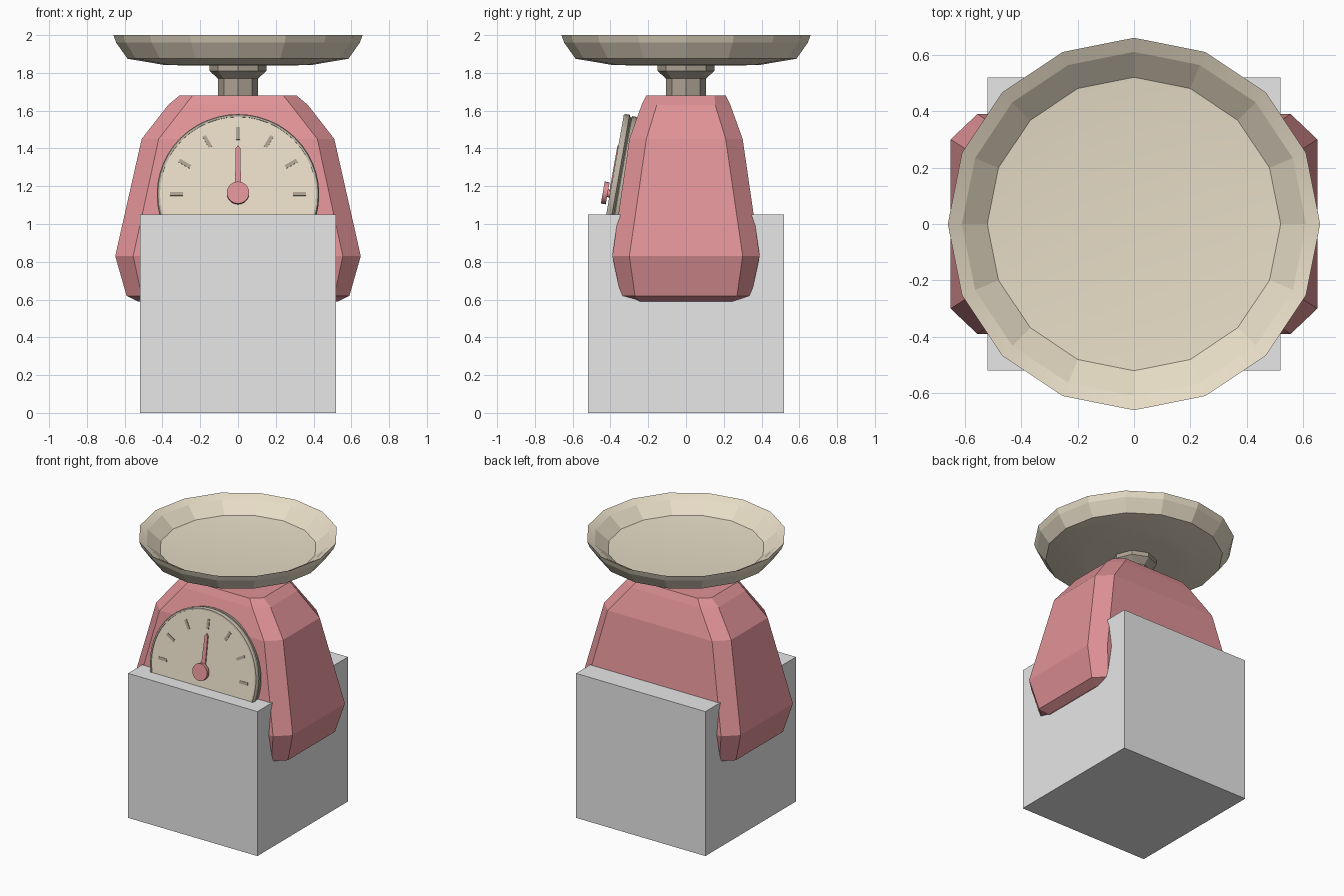
import bpy, bmesh, math
from mathutils import Matrix

old = bpy.data.objects.get("Cube")
if old:
    bpy.data.objects.remove(old, do_unlink=True)


def material(name, rgb):
    m = bpy.data.materials.new(name)
    m.use_nodes = True
    m.diffuse_color = (*rgb, 1)
    bsdf = next(n for n in m.node_tree.nodes if n.type == 'BSDF_PRINCIPLED')
    bsdf.inputs["Base Color"].default_value = (*rgb, 1)
    return m


PINK = material("dusty_pink", (0.75, 0.29, 0.31))
CREAM = material("cream", (0.84, 0.755, 0.595))
BEIGE = material("dull_beige", (0.52, 0.47, 0.38))
TAUPE = material("taupe", (0.42, 0.365, 0.29))
GREY = material("light_grey", (0.8, 0.8, 0.8))


def finish(bm, name, mat, matrix=None, smooth=None):
    bmesh.ops.recalc_face_normals(bm, faces=bm.faces)
    if matrix:
        bm.transform(matrix)
    mesh = bpy.data.meshes.new(name)
    bm.to_mesh(mesh)
    bm.free()
    mesh.materials.append(mat)
    obj = bpy.data.objects.new(name, mesh)
    bpy.context.collection.objects.link(obj)
    if smooth:
        bpy.ops.object.select_all(action='DESELECT')
        obj.select_set(True)
        bpy.context.view_layer.objects.active = obj
        bpy.ops.object.shade_smooth_by_angle(angle=math.radians(smooth))
    return obj


def loft(name, rings, mat, matrix=None, smooth=None):
    """Skin a stack of equal-sized point rings and cap both ends."""
    bm = bmesh.new()
    loops = [[bm.verts.new(p) for p in ring] for ring in rings]
    n = len(loops[0])
    for a, b in zip(loops, loops[1:]):
        for i in range(n):
            j = (i + 1) % n
            bm.faces.new((a[i], a[j], b[j], b[i]))
    bm.faces.new(loops[0])
    bm.faces.new(loops[-1])
    return finish(bm, name, mat, matrix, smooth)


def lathe(name, profile, sides, mat, matrix=None, smooth=None):
    turns = [math.tau * i / sides for i in range(sides)]
    rings = [[(r * math.cos(t), r * math.sin(t), z) for t in turns] for r, z in profile]
    return loft(name, rings, mat, matrix, smooth)


def chamfered_ring(hx, hy, ix, iy, z):
    """Rectangle hx by hy with corners cut back to ix and iy."""
    return [(hx, -iy, z), (hx, iy, z), (ix, hy, z), (-ix, hy, z),
            (-hx, iy, z), (-hx, -iy, z), (-ix, -hy, z), (ix, -hy, z)]


# Plain block around the lower body
bm = bmesh.new()
bmesh.ops.create_cube(bm, size=1)
finish(bm, "base_block", GREY,
       Matrix.Translation((0, 0, 0.525)) @ Matrix.Diagonal((1.04, 1.04, 1.05, 1)))

# Tapered body with cut corners
levels = [(0.53, 0.27, 0.47, 0.24, 0.59), (0.59, 0.345, 0.51, 0.27, 0.62),
          (0.65, 0.39, 0.555, 0.30, 0.83), (0.51, 0.30, 0.42, 0.21, 1.45),
          (0.37, 0.235, 0.28, 0.155, 1.63), (0.31, 0.21, 0.24, 0.15, 1.68)]
loft("body", [chamfered_ring(*level) for level in levels], PINK)

# Neck and flared collar under the pan
lathe("neck", [(0.106, 1.66), (0.106, 1.78)], 8, TAUPE)
lathe("collar", [(0.106, 1.77), (0.15, 1.81), (0.15, 1.85)], 8, TAUPE)

# Shallow faceted weighing pan
lathe("pan", [(0.3, 1.84), (0.39, 1.842), (0.585, 1.875), (0.645, 1.96), (0.66, 2.0),
              (0.61, 1.975), (0.52, 1.9), (0.34, 1.885)], 16, CREAM, smooth=12)

# Dial: built flat, then leaned back against the body front
lean = Matrix.Translation((0, -0.403, 1.16)) @ Matrix.Rotation(math.radians(80), 4, 'X')
lathe("dial_bezel", [(0.41, -0.1), (0.425, -0.065), (0.425, -0.045), (0.415, -0.04),
                     (0.43, -0.03), (0.43, -0.01), (0.424, 0), (0.414, 0),
                     (0.414, -0.006)], 48, BEIGE, lean, 30)
lathe("dial_face", [(0.413, -0.02), (0.413, -0.004)], 48, CREAM, lean, 30)

# Scale marks
for k in range(-3, 4):
    bm = bmesh.new()
    bmesh.ops.create_cube(bm, size=1)
    place = (lean @ Matrix.Rotation(math.radians(30 * k), 4, 'Z')
             @ Matrix.Translation((0, 0.325, -0.003)) @ Matrix.Diagonal((0.02, 0.068, 0.006, 1)))
    finish(bm, f"scale_mark_{k + 4}", TAUPE, place)

# Pointer and its hub
outline = [(-0.017, 0), (0.017, 0), (0.012, 0.245), (0, 0.26), (-0.012, 0.245)]
loft("pointer", [[(x, y, z) for x, y in outline] for z in (-0.004, 0.005)], PINK, lean)
lathe("pointer_pin", [(0.02, -0.004), (0.02, 0.02)], 12, PINK, lean, 40)
lathe("pointer_hub", [(0.059, 0.012), (0.059, 0.038)], 24, PINK, lean, 30)
